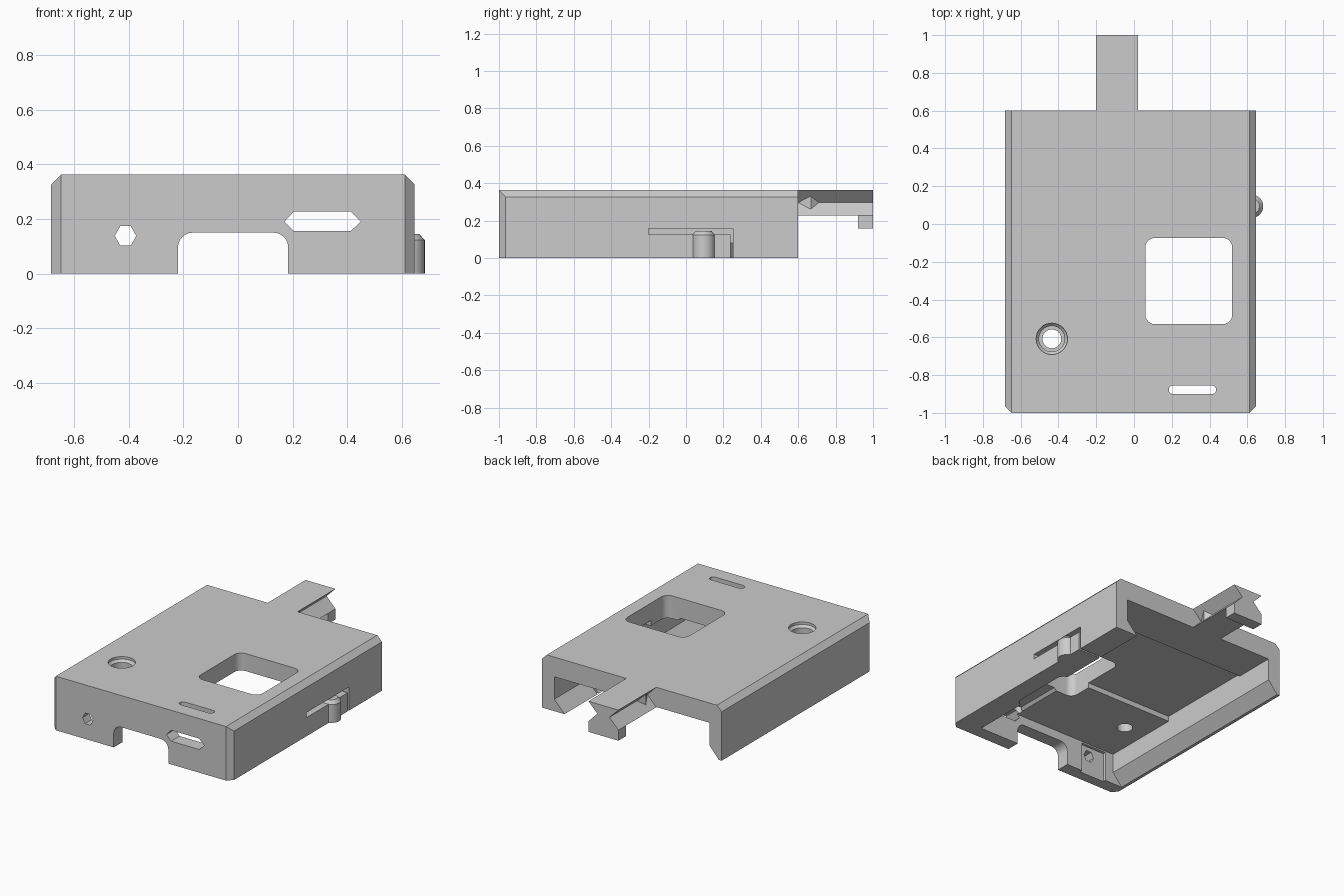
import bpy, bmesh, math
from mathutils import Vector

cube = bpy.data.objects.get("Cube")
if cube:
    bpy.data.objects.remove(cube, do_unlink=True)

grey = bpy.data.materials.new("plain_grey")
grey.use_nodes = True
GREY = (0.6, 0.6, 0.6, 1)
grey.diffuse_color = GREY
grey.node_tree.nodes["Principled BSDF"].inputs["Base Color"].default_value = GREY


def finish(name, bm):
    bmesh.ops.recalc_face_normals(bm, faces=bm.faces[:])
    mesh = bpy.data.meshes.new(name)
    bm.to_mesh(mesh)
    bm.free()
    mesh.materials.append(grey)
    obj = bpy.data.objects.new(name, mesh)
    bpy.context.collection.objects.link(obj)
    return obj


def prism(name, points, axis, lo, hi):
    """Extrude a 2D outline along one axis."""
    place = {"x": lambda a, b, t: (t, a, b),
             "y": lambda a, b, t: (a, t, b),
             "z": lambda a, b, t: (a, b, t)}[axis]
    bm = bmesh.new()
    face = bm.faces.new([bm.verts.new(place(a, b, lo)) for a, b in points])
    moved = bmesh.ops.extrude_face_region(bm, geom=[face])["geom"]
    verts = [v for v in moved if isinstance(v, bmesh.types.BMVert)]
    bmesh.ops.translate(bm, verts=verts, vec=Vector(place(0, 0, hi - lo)))
    return finish(name, bm)


def rounded(a0, a1, b0, b1, r, steps=6):
    """Outline of a rectangle with round corners."""
    corners = [(a1 - r, b1 - r), (a0 + r, b1 - r), (a0 + r, b0 + r), (a1 - r, b0 + r)]
    return [(a + r * math.cos(t), b + r * math.sin(t))
            for q, (a, b) in enumerate(corners)
            for t in [math.pi / 2 * (q + k / steps) for k in range(steps + 1)]]


def box(a0, a1, b0, b1):
    return [(a0, b0), (a1, b0), (a1, b1), (a0, b1)]


def lathe(name, x, y, rings, segments=32):
    """Stack of circles given as (radius, height), capped at both ends."""
    bm = bmesh.new()
    loops = [[bm.verts.new((x + r * math.cos(i * math.tau / segments),
                            y + r * math.sin(i * math.tau / segments), z))
              for i in range(segments)] for r, z in rings]
    for low, high in zip(loops, loops[1:]):
        for i in range(segments):
            j = (i + 1) % segments
            bm.faces.new((low[i], low[j], high[j], high[i]))
    bm.faces.new(loops[0])
    bm.faces.new(loops[-1])
    return finish(name, bm)


def cut(target, cutter):
    mod = target.modifiers.new("cut", "BOOLEAN")
    mod.operation = "DIFFERENCE"
    mod.solver = "EXACT"
    mod.object = cutter
    graph = bpy.context.evaluated_depsgraph_get()
    mesh = bpy.data.meshes.new_from_object(target.evaluated_get(graph))
    target.modifiers.clear()
    target.data = mesh
    bpy.data.objects.remove(cutter, do_unlink=True)


# Housing block with chamfered upper side edges
L, R, TOP, FRONT, BACK, C = -0.684, 0.646, 0.362, -1.0, 0.6, 0.035
body = prism("housing", [(L, 0), (R, 0), (R, TOP - C), (R - C, TOP), (L + C, TOP), (L, TOP - C)],
             "y", FRONT, BACK)

# Chamfers on the front upright edges
for x, s in ((L, -1), (R, 1)):
    cut(body, prism("corner_cutter", [(x + s * 0.05, FRONT + C + 0.05), (x - s * (C + 0.05), FRONT - 0.05),
                                      (x + s * 0.05, FRONT - 0.05)], "z", -0.1, 0.5))


# Cavity, open below and behind, with a lip on one side and a bevel on the other
def cavity(height, y0, y1):
    outline = [(-0.593, height), (-0.593, 0.08), (-0.663, 0), (-0.663, -0.05),
               (0.48, -0.05), (0.48, 0), (0.555, 0.08), (0.555, height)]
    cut(body, prism("cavity_cutter", outline, "y", y0, y1))


cavity(0.21, -0.91, 0.7)
cavity(0.23, -0.37, 0.7)
cavity(0.245, -0.37, 0.32)

# Front arch, long window, small hexagonal hole and the recess behind it
cut(body, prism("arch_cutter", rounded(-0.22, 0.184, -0.2, 0.15, 0.055), "y", -1.1, -0.85))
cut(body, prism("window_cutter", [(0.17, 0.19), (0.205, 0.228), (0.412, 0.228), (0.45, 0.19),
                                  (0.412, 0.155), (0.205, 0.155)], "y", -1.1, -0.4))
cut(body, prism("hex_cutter", [(-0.412 + 0.039 * math.cos(i * math.pi / 3),
                                0.138 + 0.041 * math.sin(i * math.pi / 3)) for i in range(6)],
                "y", -1.1, -0.8))
cut(body, prism("recess_cutter", box(-0.53, -0.34, -0.05, 0.2), "y", -0.93, -0.85))

# Openings in the top; the large one also notches the lip below it
cut(body, prism("opening_cutter", rounded(0.06, 0.52, -0.53, -0.074, 0.05), "z", -0.1, 0.5))
cut(body, prism("slot_cutter", rounded(0.184, 0.435, -0.9, -0.855, 0.022), "z", 0.1, 0.5))
cut(body, lathe("screw_cutter", -0.435, -0.608,
                [(0.05, 0.1), (0.05, 0.28), (0.068, 0.28), (0.068, 0.33),
                 (0.083, 0.345), (0.083, 0.45)]))

# L-shaped slit that frees the latch tab
cut(body, prism("slit_cutter", box(-0.2, 0.25, 0.125, 0.158), "x", 0.45, 0.75))
cut(body, prism("slit_cutter", box(0.238, 0.25, -0.05, 0.15), "x", 0.4, 0.75))

# Latch thumb nub
nub = lathe("latch_nub", 0.622, 0.094, [(0.062, 0), (0.062, 0.122), (0.042, 0.145)])

# Rear tongue with a V groove along both sides, and its hook
T0, T1, MID, DEEP = -0.2, 0.022, 0.296, 0.066
prism("tongue", [(T0, 0.228), (T1, 0.228), (T1 - DEEP, MID), (T1, TOP), (T0, TOP), (T0 + DEEP, MID)],
      "y", BACK, 1.0)
prism("tongue_hook", box(T0, T1, 0.157, 0.228), "y", 0.92, 1.0)

# Pointed stops inside the grooves
for name, x, s in (("left_groove_stop", T1 - DEEP, 1), ("right_groove_stop", T0 + DEEP, -1)):
    bm = bmesh.new()
    for p in ((x, BACK, MID), (x, 0.71, MID), (x + s * 0.035, 0.667, MID + 0.035),
              (x + s * 0.035, 0.667, MID - 0.035)):
        bm.verts.new(p)
    bmesh.ops.convex_hull(bm, input=bm.verts[:])
    finish(name, bm)

# Smooth the round surfaces, keep the edges sharp
for obj in (body, nub):
    bpy.ops.object.select_all(action="DESELECT")
    obj.select_set(True)
    bpy.context.view_layer.objects.active = obj
    bpy.ops.object.shade_smooth_by_angle(angle=math.radians(30))
